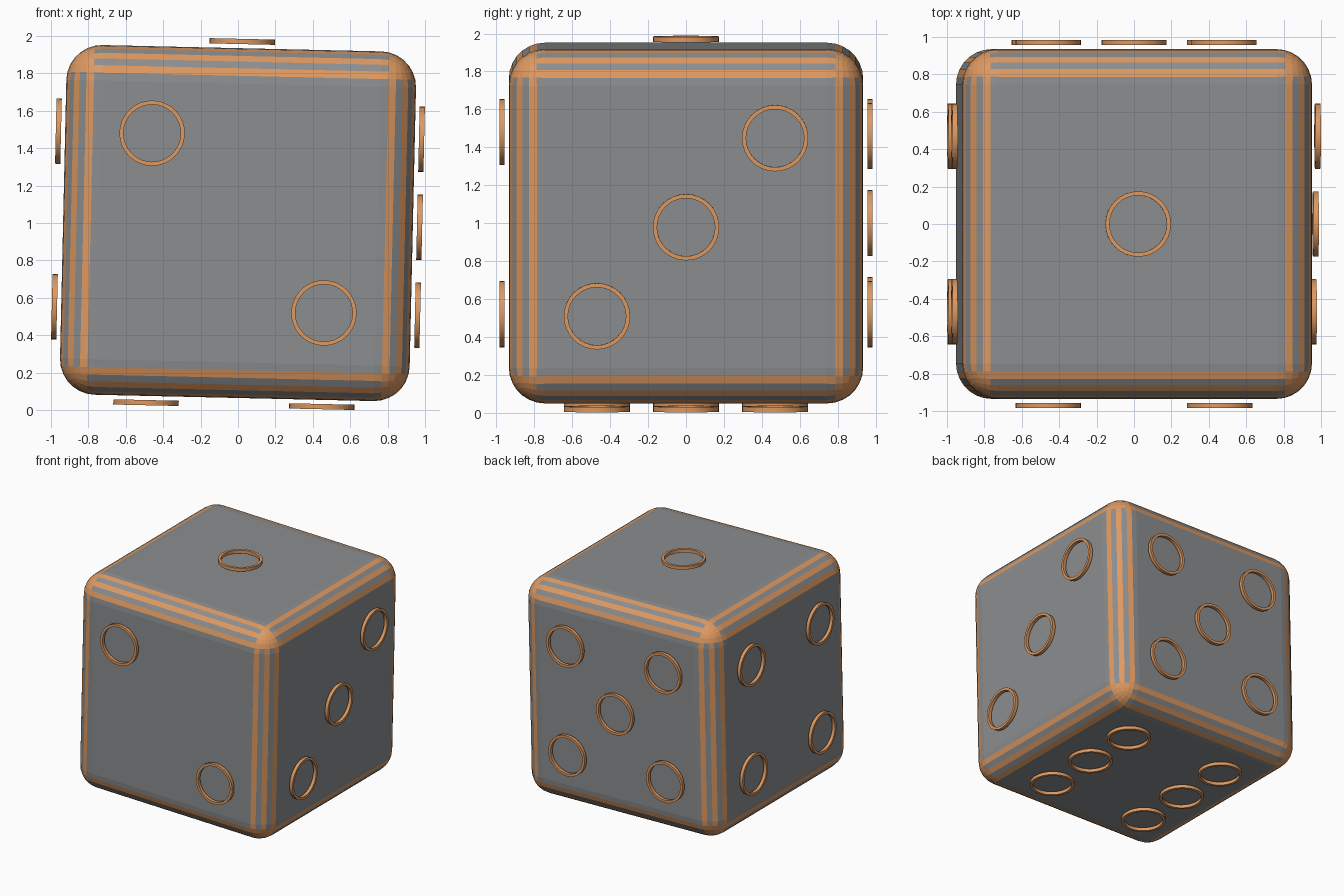
import bpy, bmesh, math
from mathutils import Matrix, Vector

if "Cube" in bpy.data.objects:
    bpy.data.objects.remove(bpy.data.objects["Cube"])

HALF, R, SEG = 0.935, 0.19, 7      # cube half size, edge radius, bevel strips
PIP = 0.47                         # pip spacing
TILT = Matrix.Translation((0, 0, 1.0)) @ Matrix.Rotation(math.radians(1.3), 4, 'Y')


def material(name, rgb):
    m = bpy.data.materials.new(name)
    m.diffuse_color = (*rgb, 1)
    m.use_nodes = True
    m.node_tree.nodes["Principled BSDF"].inputs["Base Color"].default_value = m.diffuse_color
    return m


grey = material("mid_grey", (0.26, 0.268, 0.275))
orange = material("copper_orange", (0.73, 0.32, 0.12))


def add_object(name, bm, mats, matrix):
    bmesh.ops.recalc_face_normals(bm, faces=bm.faces[:])
    me = bpy.data.meshes.new(name)
    bm.to_mesh(me)
    bm.free()
    for m in mats:
        me.materials.append(m)
    ob = bpy.data.objects.new(name, me)
    bpy.context.collection.objects.link(ob)
    ob.matrix_world = matrix
    return ob


# Rounded cube with striped edges and solid corners
bm = bmesh.new()
bmesh.ops.create_cube(bm, size=2 * HALF)
bmesh.ops.bevel(bm, geom=bm.edges[:], offset=R, offset_type='OFFSET',
                segments=SEG, profile=0.5, affect='EDGES')
step = math.pi / 2 / SEG
for f in bm.faces:
    c = f.calc_center_median()
    off = sorted(max(abs(v) - (HALF - R), 0) / R for v in c)
    strip = int(math.atan2(off[1], off[2]) / step)
    corner = off[0] > math.sin(step)
    f.material_index = 1 if corner or strip % 2 else 0
    f.smooth = False
add_object("die_body", bm, [grey, orange], TILT)


# Flat ring with a rectangular section, floating just above a face
def ring(name, normal, u, v, a, b, n=32):
    bm = bmesh.new()
    profile = [(0.153, 0.957), (0.175, 0.957), (0.175, 0.985), (0.153, 0.985)]
    loops = []
    for i in range(n):
        t = 2 * math.pi * i / n
        loops.append([bm.verts.new(u * (a + r * math.cos(t)) + v * (b + r * math.sin(t)) + normal * h)
                      for r, h in profile])
    for i in range(n):
        p, q = loops[i], loops[(i + 1) % n]
        for k in range(4):
            f = bm.faces.new((p[k], q[k], q[(k + 1) % 4], p[(k + 1) % 4]))
            f.smooth = k in (1, 3)
    for e in bm.edges:
        if e.calc_face_angle(0) > math.radians(40):
            e.smooth = False
    add_object(name, bm, [orange], TILT)


X, Y, Z = Vector((1, 0, 0)), Vector((0, 1, 0)), Vector((0, 0, 1))
four = [(-1, -1), (-1, 1), (1, -1), (1, 1)]
faces = {
    "top": (Z, X, Y, [(0, 0)]),
    "front": (-Y, X, Z, [(-1, 1), (1, -1)]),
    "right": (X, Y, Z, [(-1, -1), (0, 0), (1, 1)]),
    "left": (-X, Y, Z, four),
    "back": (Y, X, Z, four + [(0, 0)]),
    "bottom": (-Z, X, Y, four + [(-1, 0), (1, 0)]),
}
for side, (normal, u, v, spots) in faces.items():
    for i, (a, b) in enumerate(spots):
        ring(f"{side}_pip_ring_{i + 1}", normal, u, v, a * PIP, b * PIP)
